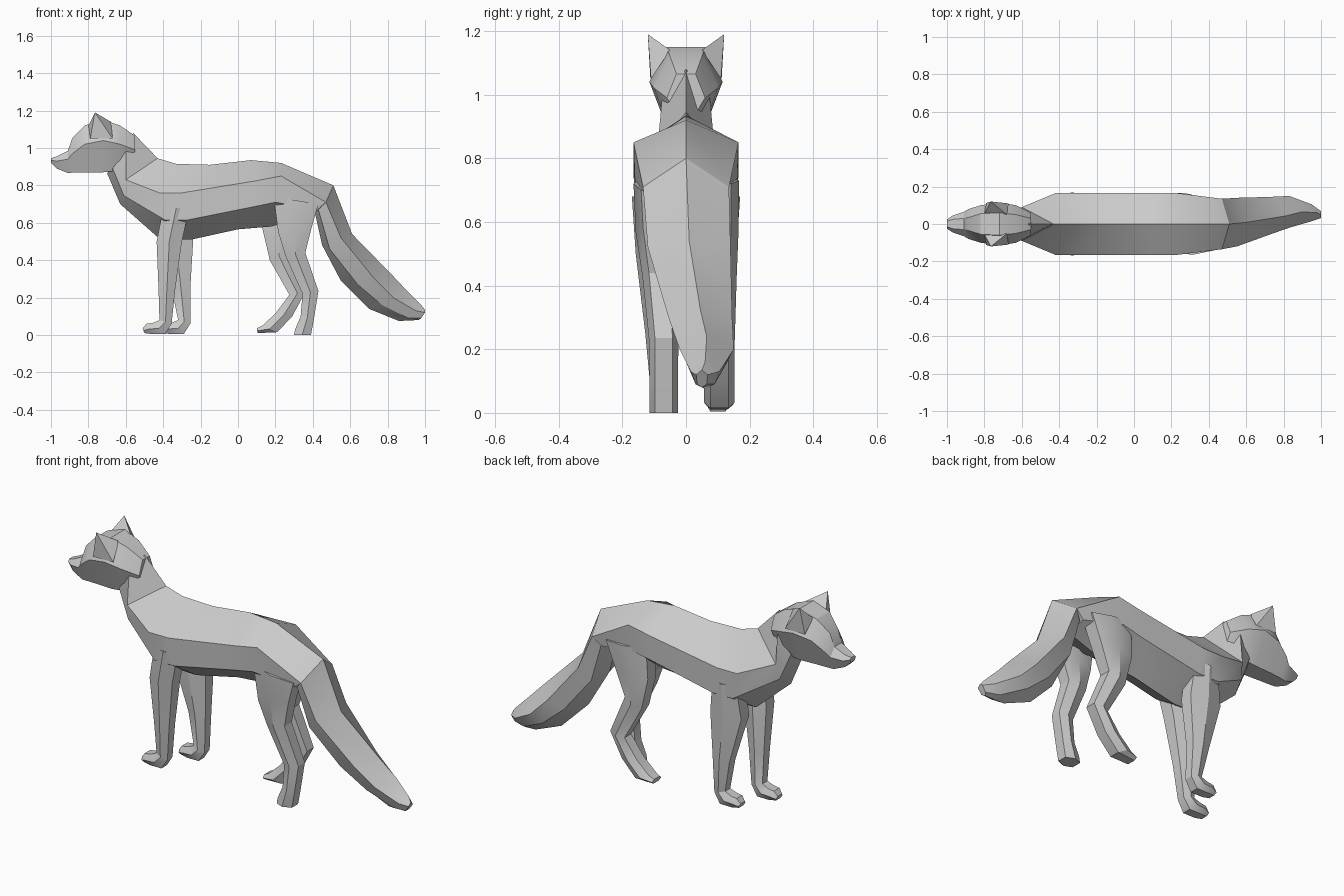
import bpy, bmesh, math


def loft(name, rings):
    """Skin a closed tube through rings of equal length and cap both ends."""
    bm = bmesh.new()
    vr = [[bm.verts.new(p) for p in r] for r in rings]
    n = len(vr[0])
    for a, b in zip(vr, vr[1:]):
        for i in range(n):
            j = (i + 1) % n
            bm.faces.new((a[i], a[j], b[j], b[i]))
    bm.faces.new(vr[0])
    bm.faces.new(vr[-1][::-1])
    return finish(name, bm)


def finish(name, bm):
    bmesh.ops.recalc_face_normals(bm, faces=bm.faces)
    me = bpy.data.meshes.new(name)
    bm.to_mesh(me)
    bm.free()
    ob = bpy.data.objects.new(name, me)
    bpy.context.collection.objects.link(ob)
    bpy.ops.object.select_all(action='DESELECT')
    ob.select_set(True)
    bpy.context.view_layer.objects.active = ob
    bpy.ops.object.shade_smooth_by_angle(angle=math.radians(28))
    return ob


def body_ring(top, side, low, bot, y0=0.0):
    """Six-sided ring: ridge, two side points, keel; mirrored in y."""
    (sx, sy, sz), (lx, ly, lz) = side, low
    return [(top[0], y0, top[1]), (sx, y0 + sy, sz), (lx, y0 + ly, lz),
            (bot[0], y0, bot[1]), (lx, y0 - ly, lz), (sx, y0 - sy, sz)]


# neck, chest, belly and rump
loft("body", [body_ring(*r) for r in [
    ((-.56, 1.08), (-.60, .075, .99), (-.67, .06, .89), (-.70, .865)),
    ((-.43, .945), (-.60, .09, .83), (-.61, .07, .745), (-.63, .70)),
    ((-.33, .915), (-.42, .165, .76), (-.39, .16, .615), (-.42, .515)),
    ((-.15, .91), (-.30, .165, .76), (-.27, .16, .615), (-.25, .51)),
    ((.07, .935), (.10, .165, .825), (.08, .155, .685), (0, .565)),
    ((.23, .92), (.23, .165, .85), (.20, .16, .71), (.18, .58)),
    ((.51, .80), (.47, .135, .71), (.42, .125, .67), (.41, .66)),
]])

# brush-like tail drifting to one side
loft("tail", [body_ring(*r) for r in [
    ((.51, .80), (.47, .135, .71), (.43, .11, .67), (.41, .66), 0),
    ((.61, .54), (.55, .13, .52), (.49, .10, .46), (.45, .48), .01),
    ((.82, .325), (.73, .10, .30), (.64, .085, .27), (.55, .29), .045),
    ((.90, .24), (.83, .085, .20), (.77, .065, .16), (.70, .14), .065),
    ((.98, .16), (.95, .045, .13), (.91, .03, .09), (.86, .075), .06),
    ((1.0, .135), (1.0, .018, .12), (.98, .015, .09), (.965, .08), .05),
]])


def head_ring(x, zt, wt, zs, ws, zb, wb):
    return [(x, wt, zt), (x, ws, zs), (x, wb, zb),
            (x, -wb, zb), (x, -ws, zs), (x, -wt, zt)]


# head with narrow muzzle
loft("head", [head_ring(*r) for r in [
    (-1.0, .945, .015, .935, .025, .92, .015),
    (-.97, .955, .025, .93, .045, .89, .025),
    (-.91, .985, .03, .94, .065, .866, .035),
    (-.885, 1.055, .035, .97, .08, .868, .04),
    (-.82, 1.12, .055, 1.02, .10, .87, .045),
    (-.72, 1.15, .06, 1.04, .115, .87, .05),
    (-.63, 1.12, .05, 1.02, .10, .88, .05),
    (-.55, 1.065, .03, .99, .06, .94, .03),
]])

# pointed ears
for s, side in ((-1, "right"), (1, "left")):
    bm = bmesh.new()
    base = [bm.verts.new((x, s * y, z)) for x, y, z in (
        (-.80, .055, 1.12), (-.68, .05, 1.14),
        (-.67, .11, 1.05), (-.79, .112, 1.05))]
    tip = bm.verts.new((-.765, s * .12, 1.19))
    for i in range(4):
        bm.faces.new((base[i], base[(i + 1) % 4], tip))
    bm.faces.new(base[::-1])
    finish("ear_" + side, bm)


def leg(name, rings):
    """Each ring: front x, front z, back x, back z, centre y, half width."""
    out = []
    for fx, fz, bx, bz, y, w in rings:
        mx, mz = (fx + bx) / 2, (fz + bz) / 2
        out.append([(fx, y - w * .6, fz), (fx, y + w * .6, fz), (mx, y + w, mz),
                    (bx, y + w * .6, bz), (bx, y - w * .6, bz), (mx, y - w, mz)])
    loft(name, out)


# front legs: same shape, the left one stepped back
for s, side, dx, yf in ((-1, "right", 0, .075), (1, "left", .1, .10)):
    leg("front_leg_" + side, [
        (-.40, .68, -.26, .68, s * .11, .06),
        (-.435 + dx * .1, .50, -.30 + dx * .6, .50, s * .10, .058),
        (-.425 + dx * .7, .25, -.335 + dx * .8, .25, s * (yf + .01), .043),
        (-.42 + dx, .08, -.355 + dx, .06, s * yf, .036),
        (-.455 + dx, .065, -.39 + dx, .005, s * yf, .04),
        (-.49 + dx, .06, -.46 + dx, .005, s * yf, .04),
        (-.51 + dx, .035, -.50 + dx, .01, s * yf, .03),
    ])

# hind legs: right one standing, left one reaching forward
leg("hind_leg_right", [
    (.19, .74, .43, .70, -.105, .06),
    (.215, .55, .395, .58, -.10, .058),
    (.255, .42, .36, .44, -.085, .052),
    (.345, .22, .43, .235, -.07, .046),
    (.335, .10, .405, .08, -.07, .045),
    (.305, .03, .39, .0, -.07, .045),
    (.30, .0, .385, .0, -.07, .045),
])
leg("hind_leg_left", [
    (.14, .74, .38, .72, .105, .062),
    (.13, .57, .32, .57, .105, .06),
    (.17, .40, .27, .44, .105, .054),
    (.275, .215, .36, .23, .105, .048),
    (.20, .115, .29, .10, .105, .048),
    (.13, .05, .21, .015, .105, .048),
    (.10, .035, .105, .01, .105, .04),
])
